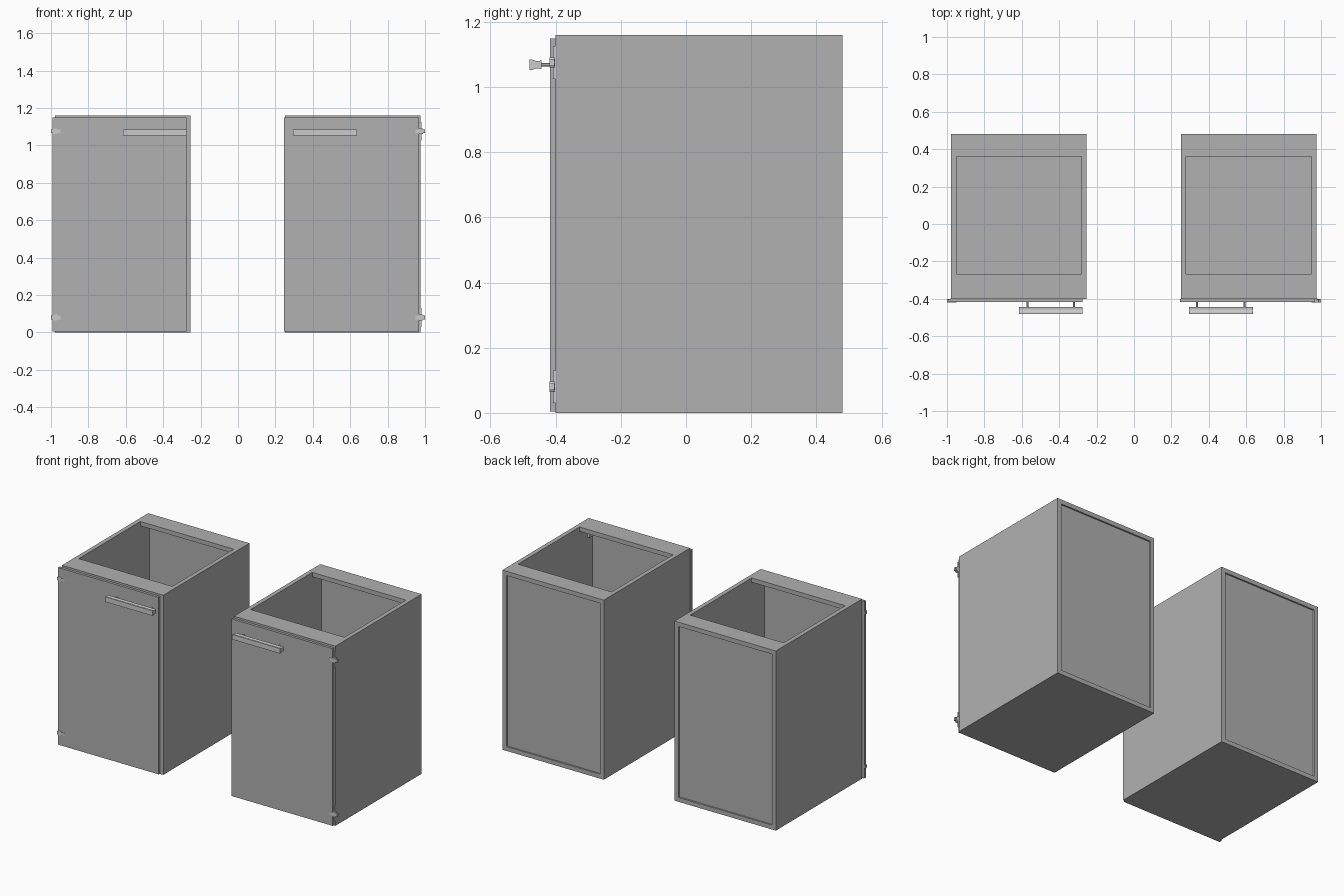
import bpy, bmesh
from math import cos, sin, pi

if "Cube" in bpy.data.objects:
    bpy.data.objects.remove(bpy.data.objects["Cube"])


def material(name, v):
    m = bpy.data.materials.new(name)
    m.diffuse_color = (v, v, v, 1)
    m.use_nodes = True
    m.node_tree.nodes["Principled BSDF"].inputs["Base Color"].default_value = m.diffuse_color
    return m


BOARD = material("dark_grey_board", 0.44)
METAL = material("light_grey_metal", 0.7)


def mesh_object(name, bm, mat):
    bmesh.ops.recalc_face_normals(bm, faces=bm.faces)
    me = bpy.data.meshes.new(name)
    bm.to_mesh(me)
    bm.free()
    me.materials.append(mat)
    ob = bpy.data.objects.new(name, me)
    bpy.context.collection.objects.link(ob)
    return ob


def box(name, x, y, z, mat=BOARD):
    """Box from (min, max) pairs."""
    bm = bmesh.new()
    bmesh.ops.create_cube(bm, size=1)
    for v in bm.verts:
        v.co = [(r[0] + r[1]) / 2 + c * (r[1] - r[0]) for r, c in zip((x, y, z), v.co)]
    return mesh_object(name, bm, mat)


def prism(name, points, direction):
    """Extrude a closed outline along a direction."""
    bm = bmesh.new()
    face = bm.faces.new([bm.verts.new(p) for p in points])
    out = bmesh.ops.extrude_face_region(bm, geom=[face], use_keep_orig=True)
    verts = [g for g in out["geom"] if isinstance(g, bmesh.types.BMVert)]
    bmesh.ops.translate(bm, verts=verts, vec=direction)
    return mesh_object(name, bm, METAL)


def disc(name, x, z, y0, y1, r, sides):
    pts = [(x + r * cos(2 * pi * i / sides), y0, z + r * sin(2 * pi * i / sides))
           for i in range(sides)]
    return prism(name, pts, (0, y1 - y0, 0))


T = 0.028            # board thickness
FRONT, BACK, TOP = -0.40, 0.48, 1.16


def cabinet(side, x0, x1, door_x, handle_x, posts):
    inner = (x0 + T, x1 - T)
    # carcass boards
    box(side + "_side_panel_a", (x0, x0 + T), (FRONT, BACK), (0, TOP))
    box(side + "_side_panel_b", (x1 - T, x1), (FRONT, BACK), (0, TOP))
    box(side + "_bottom_panel", inner, (FRONT, BACK), (0, T))
    box(side + "_front_rail", inner, (FRONT, -0.268), (TOP - T, TOP))
    box(side + "_back_rail", inner, (0.36, BACK), (TOP - T, TOP))
    box(side + "_back_panel", inner, (0.456, 0.47), (T, TOP - T))

    # door
    box(side + "_door", door_x, (-0.417, -0.401), (0.004, 1.148))

    # bar handle with a waisted profile, on two posts
    zc = 1.068
    half = [(-0.48, 0.016), (-0.472, 0.016), (-0.458, 0.011), (-0.444, 0.013)]
    outline = half + [(y, -h) for y, h in reversed(half)]
    prism(side + "_handle_bar", [(handle_x[0], y, zc + h) for y, h in outline],
          (handle_x[1] - handle_x[0], 0, 0))
    for i, px in enumerate(posts):
        post = disc(f"{side}_handle_post_{i}", px, zc, -0.446, -0.416, 0.005, 12)
        bpy.context.view_layer.objects.active = post
        post.select_set(True)
        bpy.ops.object.shade_smooth_by_angle()
        post.select_set(False)


def hinge(side, s, edge, wall, z, tag):
    """s points outwards; edge is the knuckle centre, wall the inner side face."""
    n = f"{side}_{tag}_hinge_"

    def span(a, b):
        return tuple(sorted((a, b)))
    disc(n + "knuckle", edge, z, -0.419, -0.402, 0.018, 6)
    box(n + "tongue", span(edge - s * 0.03, edge + s * 0.022), (-0.4185, -0.404), (z - 0.01, z + 0.01), METAL)
    box(n + "leaf", span(edge - s * 0.006, edge + s * 0.002), (-0.408, -0.399), (z - 0.05, z + 0.05), METAL)
    box(n + "arm", span(wall, wall - s * 0.015), (-0.402, -0.35), (z - 0.012, z + 0.012), METAL)


cabinet("left", -0.978, -0.254, (-0.993, -0.275), (-0.615, -0.275), (-0.57, -0.32))
cabinet("right", 0.251, 0.976, (0.246, 0.968), (0.295, 0.635), (0.337, 0.59))
for height, label in ((1.075, "upper"), (0.08, "lower")):
    hinge("left", -1, -0.978, -0.978 + T, height, label)
    hinge("right", 1, 0.978, 0.976 - T, height, label)
